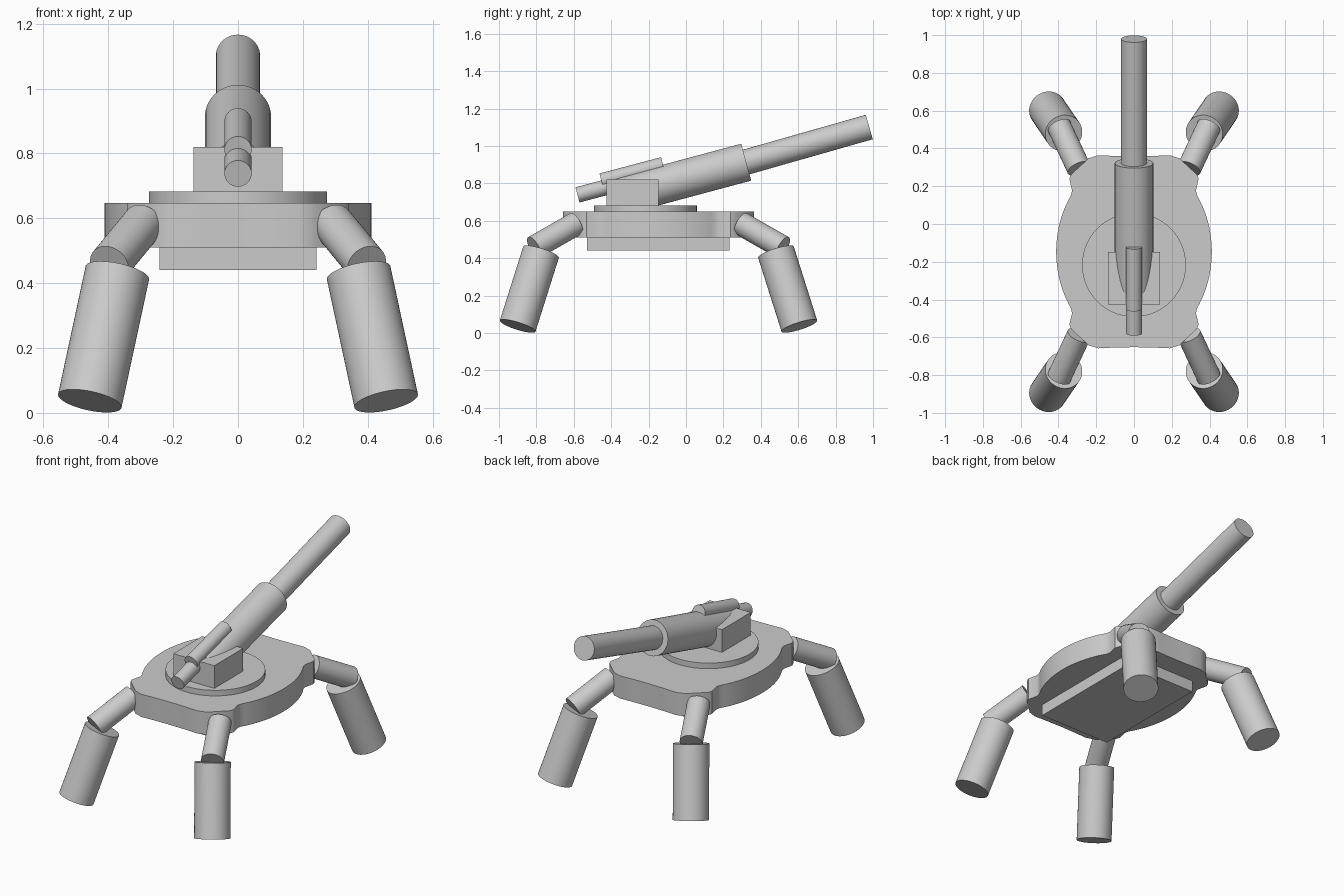
import bpy, math
from mathutils import Vector

if "Cube" in bpy.data.objects:
    bpy.data.objects.remove(bpy.data.objects["Cube"])

CY = -0.147  # fore-aft centre of the chassis
TILT = math.radians(15)
AXIS = Vector((0, math.cos(TILT), math.sin(TILT)))


def smooth(ob):
    bpy.ops.object.select_all(action='DESELECT')
    ob.select_set(True)
    bpy.context.view_layer.objects.active = ob
    bpy.ops.object.shade_smooth_by_angle(angle=math.radians(30))


def rod(name, a, b, r, sides=48):
    a, b = Vector(a), Vector(b)
    d = b - a
    bpy.ops.mesh.primitive_cylinder_add(vertices=sides, radius=r, depth=d.length, location=(a + b) / 2)
    ob = bpy.context.object
    ob.rotation_euler = d.to_track_quat('Z', 'Y').to_euler()
    ob.name = name
    smooth(ob)
    return ob


def box(name, lo, hi):
    lo, hi = Vector(lo), Vector(hi)
    bpy.ops.mesh.primitive_cube_add(size=1, location=(lo + hi) / 2)
    ob = bpy.context.object
    ob.scale = hi - lo
    ob.name = name
    return ob


# Deck: elliptical sides with corner pads where the legs attach
quad = [(0.412 * math.cos(t), 0.51 * math.sin(t))
        for t in [math.radians(36) * i / 12 for i in range(13)]]
quad += [(0.328, 0.325), (0.342, 0.385), (0.332, 0.41), (0.24, 0.495), (0.19, 0.511), (0.1, 0.507), (0, 0.505)]
half = quad + [(-x, y) for x, y in reversed(quad[:-1])]
ring = half + [(x, -y) for x, y in reversed(half[1:-1])]
n = len(ring)
verts = [(x, y + CY, z) for z in (0.51, 0.648) for x, y in ring]
faces = [list(range(n))[::-1], list(range(n, 2 * n))]
faces += [(i, (i + 1) % n, n + (i + 1) % n, n + i) for i in range(n)]
mesh = bpy.data.meshes.new("deck")
mesh.from_pydata(verts, [], faces)
deck = bpy.data.objects.new("deck", mesh)
bpy.context.collection.objects.link(deck)
smooth(deck)

# Belly plate, turntable and gun mount
box("belly_plate", (-0.242, -0.53, 0.44), (0.242, 0.232, 0.512))
rod("turntable", (0, -0.217, 0.64), (0, -0.217, 0.682), 0.275, 64)
box("gun_mount", (-0.138, -0.425, 0.68), (0.138, -0.148, 0.82))

# Elevated barrel with sleeve
tip = Vector((0, 0.98, 1.101))
collar = Vector((0, 0.322, 0.913))
rod("barrel_sleeve", collar - AXIS * 0.69, collar, 0.102)
rod("barrel", collar - AXIS * 0.05, tip, 0.068)

# Recoil cylinders at the breech
rear = Vector((0, -0.58, 0.738))
rod("lower_recoil_cylinder", rear, rear + AXIS * 0.28, 0.042, 32)
rod("upper_recoil_cylinder", (0, -0.452, 0.812), (0, -0.123, 0.899), 0.042, 32)

# Four splayed legs, mirrored left-right and front-back
for end, sy in (("front", -1), ("rear", 1)):
    for side, sx in (("right", 1), ("left", -1)):
        def p(x, y, z):
            return (sx * x, CY + sy * y, z)
        rod(f"{end}_{side}_upper_leg", p(0.292, 0.441, 0.585), p(0.397, 0.665, 0.457), 0.064)
        rod(f"{end}_{side}_lower_leg", p(0.372, 0.628, 0.432), p(0.457, 0.753, 0.037), 0.1)
